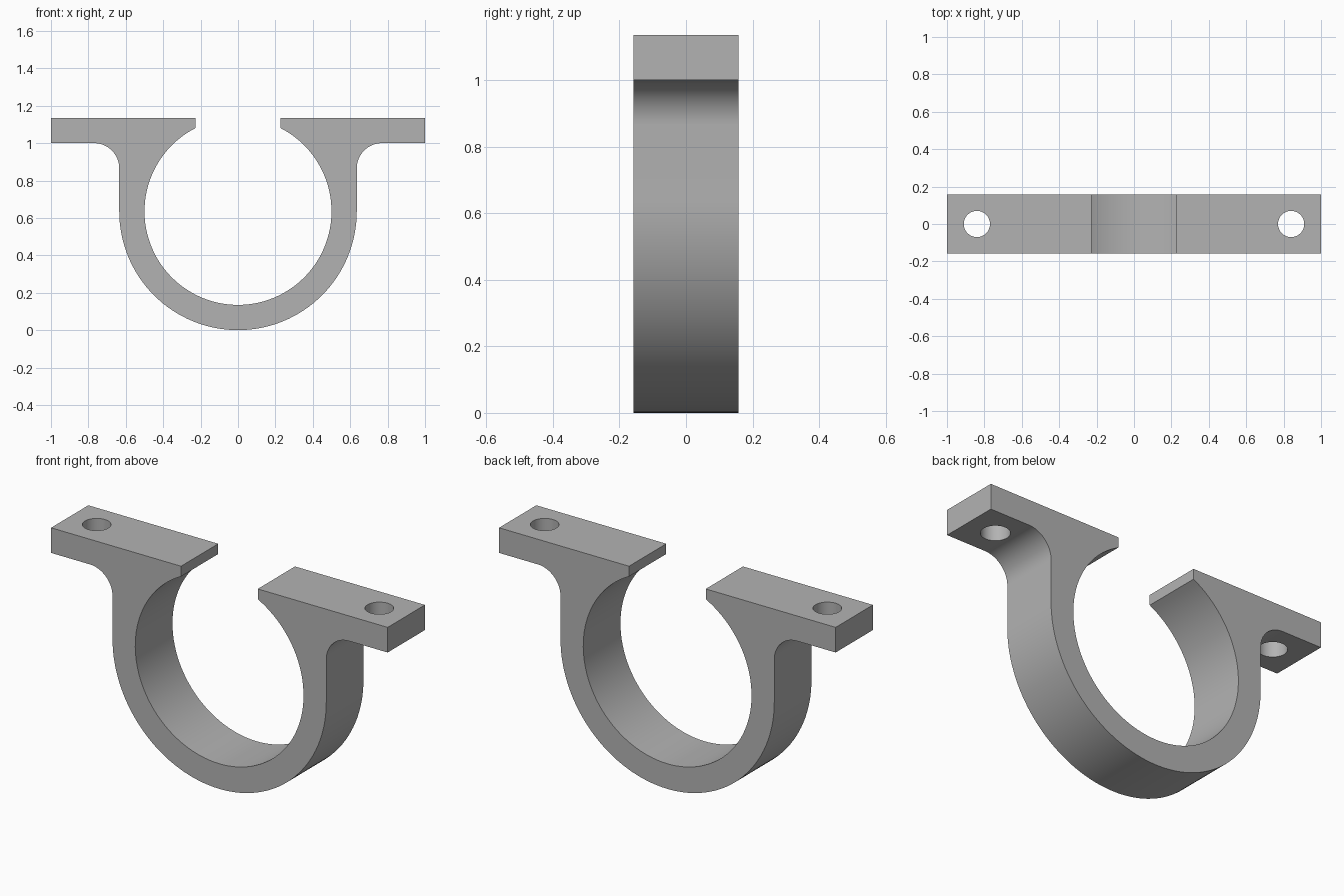
import bpy, bmesh
from math import radians, cos, sin, acos, degrees

cube = bpy.data.objects.get("Cube")
if cube:
    bpy.data.objects.remove(cube, do_unlink=True)

OUTER, INNER, WALL = 0.635, 0.5, 0.135   # ring radii and plate thickness
HALF_DEPTH = 0.158
TOP = 1.135
GAP = 0.228                              # half width of the top opening
HOLE_X, HOLE_R = 0.84, 0.07

grey = bpy.data.materials.new("plain grey")
grey.use_nodes = True
grey.diffuse_color = (0.45, 0.45, 0.45, 1)
grey.node_tree.nodes["Principled BSDF"].inputs["Base Color"].default_value = grey.diffuse_color


def arc(cx, cz, r, start, end, steps):
    angles = [radians(start + (end - start) * i / steps) for i in range(steps + 1)]
    return [(cx + r * cos(a), cz + r * sin(a)) for a in angles]


# Half profile: outer ring, fillet, flange, tip, inner ring
half = arc(0, OUTER, OUTER, -90, 0, 32)
half += arc(OUTER + WALL, TOP - 2 * WALL, WALL, 180, 90, 16)
half += [(1, TOP - WALL), (1, TOP), (GAP, TOP)]
half += arc(0, OUTER, INNER, degrees(acos(GAP / INNER)), -90, 48)
profile = half + [(-x, z) for x, z in reversed(half[1:-1])]

# Extrude the mirrored profile through the depth
bm = bmesh.new()
face = bm.faces.new([bm.verts.new((x, -HALF_DEPTH, z)) for x, z in profile])
result = bmesh.ops.extrude_face_region(bm, geom=[face])
moved = [v for v in result["geom"] if isinstance(v, bmesh.types.BMVert)]
bmesh.ops.translate(bm, verts=moved, vec=(0, 2 * HALF_DEPTH, 0))
bmesh.ops.recalc_face_normals(bm, faces=bm.faces)
mesh = bpy.data.meshes.new("pipe_clamp")
bm.to_mesh(mesh)
bm.free()
mesh.materials.append(grey)
clamp = bpy.data.objects.new("pipe_clamp", mesh)
bpy.context.collection.objects.link(clamp)

# Screw holes through both flanges
for side in (-1, 1):
    bpy.ops.mesh.primitive_cylinder_add(vertices=48, radius=HOLE_R, depth=0.4,
                                        location=(side * HOLE_X, 0, TOP - WALL / 2))
    cutter = bpy.context.object
    cutter.name = "hole_cutter"
    cutter.hide_render = True
    cutter.data.materials.append(grey)
    bpy.ops.object.select_all(action="DESELECT")
    clamp.select_set(True)
    bpy.context.view_layer.objects.active = clamp
    cut = clamp.modifiers.new("screw_hole", "BOOLEAN")
    cut.operation = "DIFFERENCE"
    cut.solver = "EXACT"
    cut.object = cutter
    bpy.ops.object.modifier_apply(modifier=cut.name)
    bpy.data.objects.remove(cutter, do_unlink=True)

bpy.ops.object.shade_smooth_by_angle(angle=radians(30))
